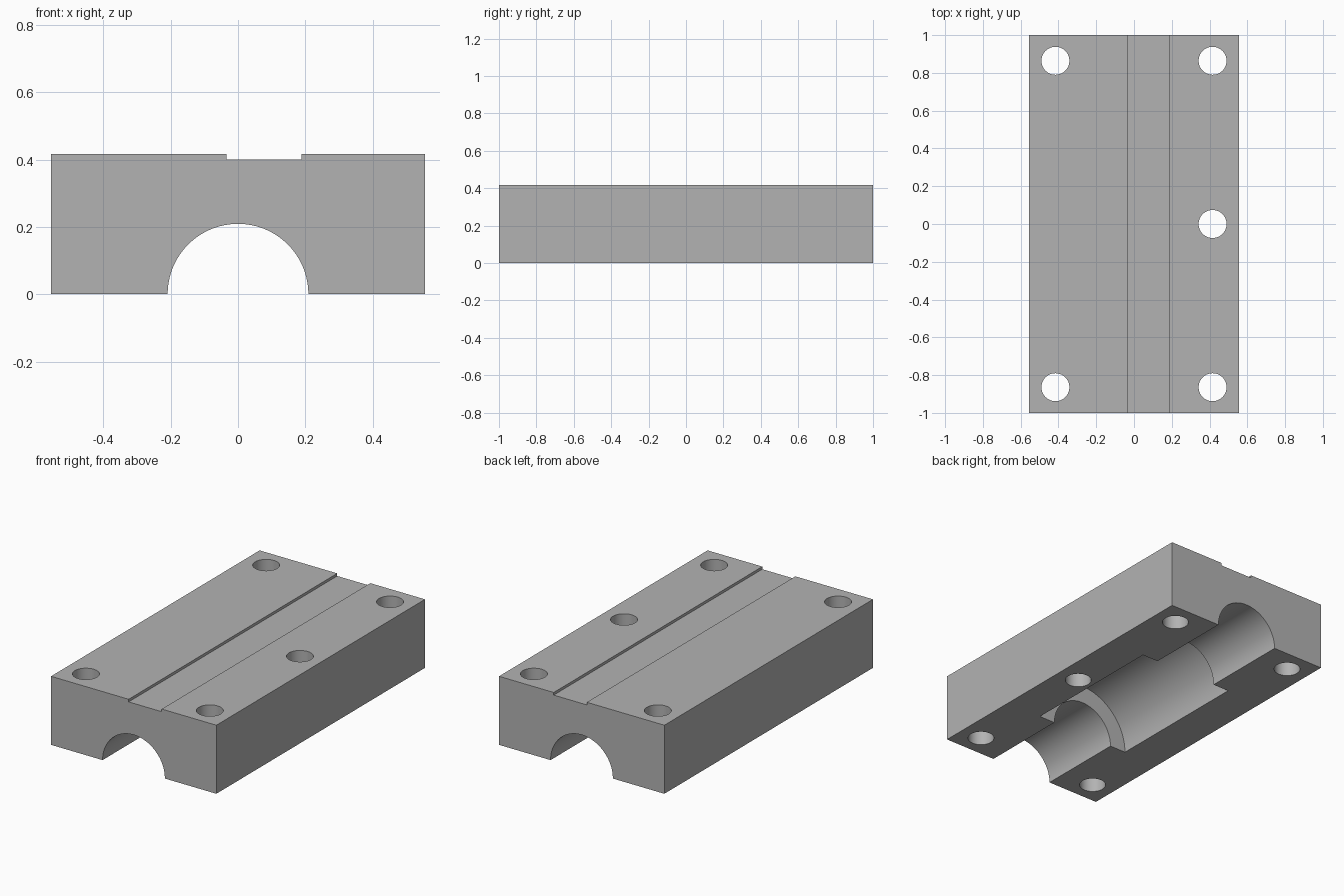
import bpy
from math import pi, radians

WIDTH, LENGTH, HEIGHT = 1.11, 2.0, 0.416

default = bpy.data.objects.get("Cube")
if default:
    bpy.data.objects.remove(default, do_unlink=True)


def box(name, x0, x1, y0, y1, z0, z1):
    bpy.ops.mesh.primitive_cube_add(
        size=1, location=((x0 + x1) / 2, (y0 + y1) / 2, (z0 + z1) / 2))
    obj = bpy.context.object
    obj.name = name
    obj.scale = (x1 - x0, y1 - y0, z1 - z0)
    bpy.ops.object.transform_apply(location=True, rotation=False, scale=True)
    return obj


def cylinder(name, radius, depth, location=(0, 0, 0), along_y=False, sides=96):
    bpy.ops.mesh.primitive_cylinder_add(
        vertices=sides, radius=radius, depth=depth, location=location,
        rotation=(pi / 2 if along_y else 0, 0, 0))
    obj = bpy.context.object
    obj.name = name
    return obj


def cut(target, cutter):
    cutter.hide_render = True
    mod = target.modifiers.new(cutter.name, "BOOLEAN")
    mod.operation = "DIFFERENCE"
    mod.solver = "EXACT"
    mod.object = cutter
    bpy.context.view_layer.objects.active = target
    bpy.ops.object.modifier_apply(modifier=mod.name)
    bpy.data.objects.remove(cutter, do_unlink=True)


# Solid block
block = box("bearing_block", -WIDTH / 2, WIDTH / 2,
            -LENGTH / 2, LENGTH / 2, 0, HEIGHT)

# Half-round shaft channel and the wider bearing pocket in its middle
cut(block, cylinder("shaft_channel", 0.209, LENGTH + 0.2, along_y=True))
cut(block, cylinder("bearing_pocket", 0.317, 0.916, along_y=True))

# Shallow off-centre groove along the top
cut(block, box("top_groove", -0.034, 0.188, -1.1, 1.1, 0.4, 0.6))

# Bolt holes: four corners and one halfway along the left side
for x, y in [(-1, -1), (-1, 1), (1, -1), (1, 1), (1, 0)]:
    cut(block, cylinder("bolt_hole", 0.074, 1,
                        (x * 0.416, y * 0.864, HEIGHT / 2), sides=64))

# Plain grey finish
grey = bpy.data.materials.new("plain_grey")
grey.use_nodes = True
colour = (0.45, 0.45, 0.45, 1)
grey.diffuse_color = colour
grey.node_tree.nodes["Principled BSDF"].inputs["Base Color"].default_value = colour
block.data.materials.clear()
block.data.materials.append(grey)
for poly in block.data.polygons:
    poly.material_index = 0

# Smooth bores with crisp edges
bpy.ops.object.select_all(action="DESELECT")
block.select_set(True)
bpy.context.view_layer.objects.active = block
bpy.ops.object.shade_smooth_by_angle(angle=radians(30))
